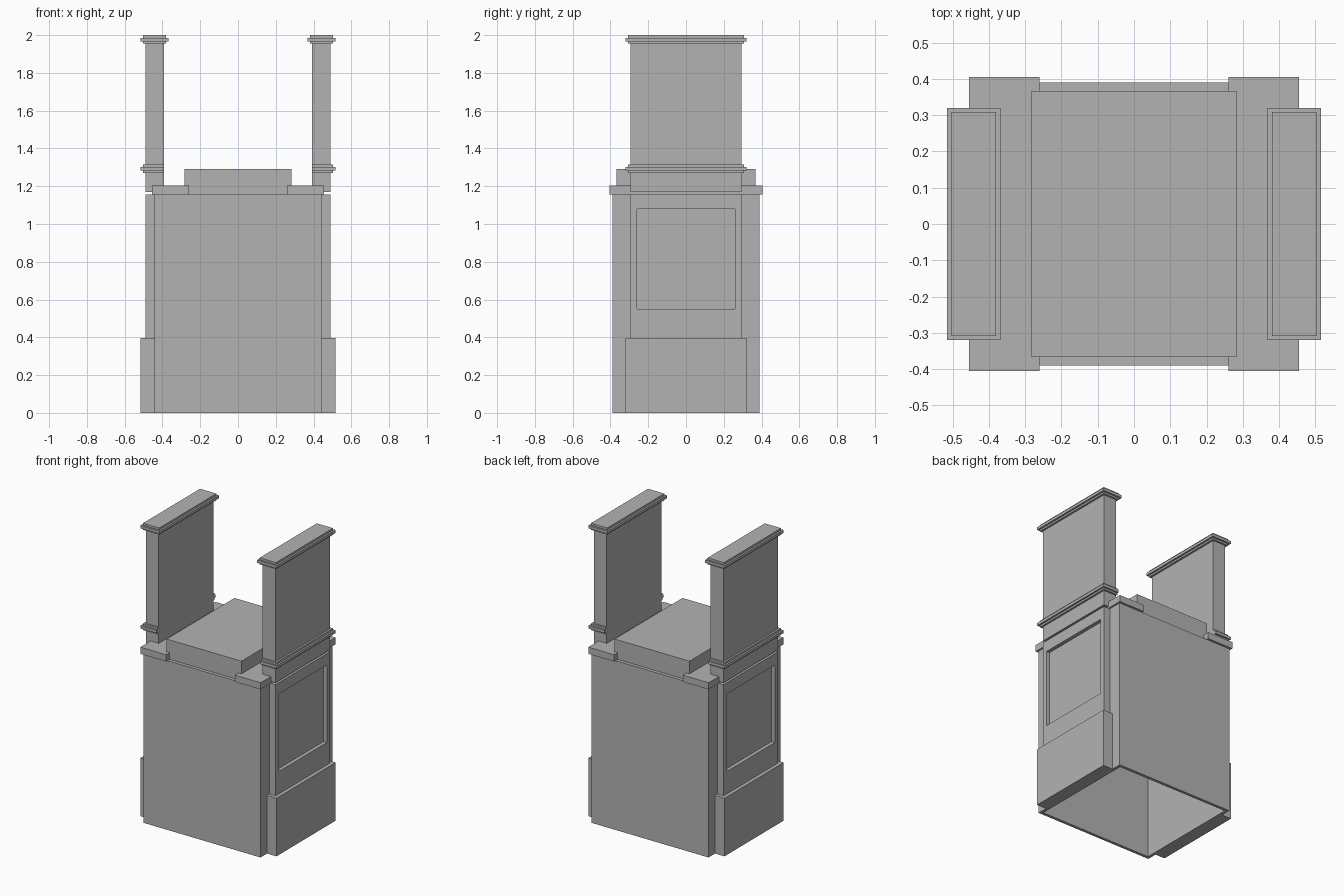
import bpy
import bmesh
from mathutils import Matrix

# Remove only the default object
cube = bpy.data.objects.get("Cube")
if cube:
    bpy.data.objects.remove(cube, do_unlink=True)

# One plain grey finish
grey = bpy.data.materials.new("plain_grey")
grey.use_nodes = True
colour = (0.45, 0.45, 0.45, 1)
grey.diffuse_color = colour
grey.node_tree.nodes["Principled BSDF"].inputs["Base Color"].default_value = colour


def add_box(bm, x, half_y, z):
    """Box from (low, high) in x and z, symmetric in y."""
    size = (x[1] - x[0], 2 * half_y, z[1] - z[0])
    centre = ((x[0] + x[1]) / 2, 0, (z[0] + z[1]) / 2)
    matrix = Matrix.Translation(centre) @ Matrix.Diagonal((*size, 1))
    bmesh.ops.create_cube(bm, size=1, matrix=matrix)


def finish(name, bm, mirrored=False):
    bm.normal_update()
    mesh = bpy.data.meshes.new(name)
    bm.to_mesh(mesh)
    bm.free()
    mesh.materials.append(grey)
    obj = bpy.data.objects.new(name, mesh)
    bpy.context.collection.objects.link(obj)
    if mirrored:
        obj.modifiers.new("both_sides", 'MIRROR').use_axis = (True, False, False)
    return obj


def box_part(name, x, half_y, z, mirrored=False):
    bm = bmesh.new()
    add_box(bm, x, half_y, z)
    return finish(name, bm, mirrored)


# Main body: a hollow shell, open underneath
bm = bmesh.new()
add_box(bm, (-0.443, 0.443), 0.39, (0, 1.157))
bm.normal_update()
bmesh.ops.delete(bm, geom=[f for f in bm.faces if f.normal.z < -0.9], context='FACES')
body = finish("body_shell", bm)
wall = body.modifiers.new("wall_thickness", 'SOLIDIFY')
wall.thickness = 0.02
wall.offset = -1
wall.use_even_offset = True

# Raised block between the pillars
box_part("top_block", (-0.283, 0.283), 0.367, (1.15, 1.29))

# Cap slabs and plinths on both sides
box_part("cap_slabs", (0.26, 0.455), 0.405, (1.157, 1.203), True)
box_part("side_plinths", (0.435, 0.515), 0.32, (0, 0.397), True)

# Side pilasters with a recessed panel
bm = bmesh.new()
add_box(bm, (0.435, 0.49), 0.295, (0.39, 1.157))
bm.normal_update()
panel = [f for f in bm.faces if f.normal.x > 0.9]
bmesh.ops.inset_region(bm, faces=panel, thickness=0.05)
for vert in panel[0].verts:
    vert.co.z = 0.55 if vert.co.z < 0.8 else 1.08
bm.normal_update()
bmesh.ops.inset_individual(bm, faces=panel, thickness=0, depth=-0.025)
finish("side_pilasters", bm, True)

# Tall upper pillars
box_part("upper_pillars", (0.393, 0.49), 0.295, (1.17, 1.99), True)

# Stepped mouldings: the lower one is flush on the inner side
for name, base, inner in (("lower_moulding", 1.27, 0), ("top_moulding", 1.955, 1)):
    bm = bmesh.new()
    for low, high, out in ((0, 0.012, 0.013), (0.012, 0.031, 0.025), (0.031, 0.045, 0.013)):
        add_box(bm, (0.393 - inner * out, 0.49 + out), 0.295 + out,
                (base + low, base + high))
    finish(name, bm, True)
